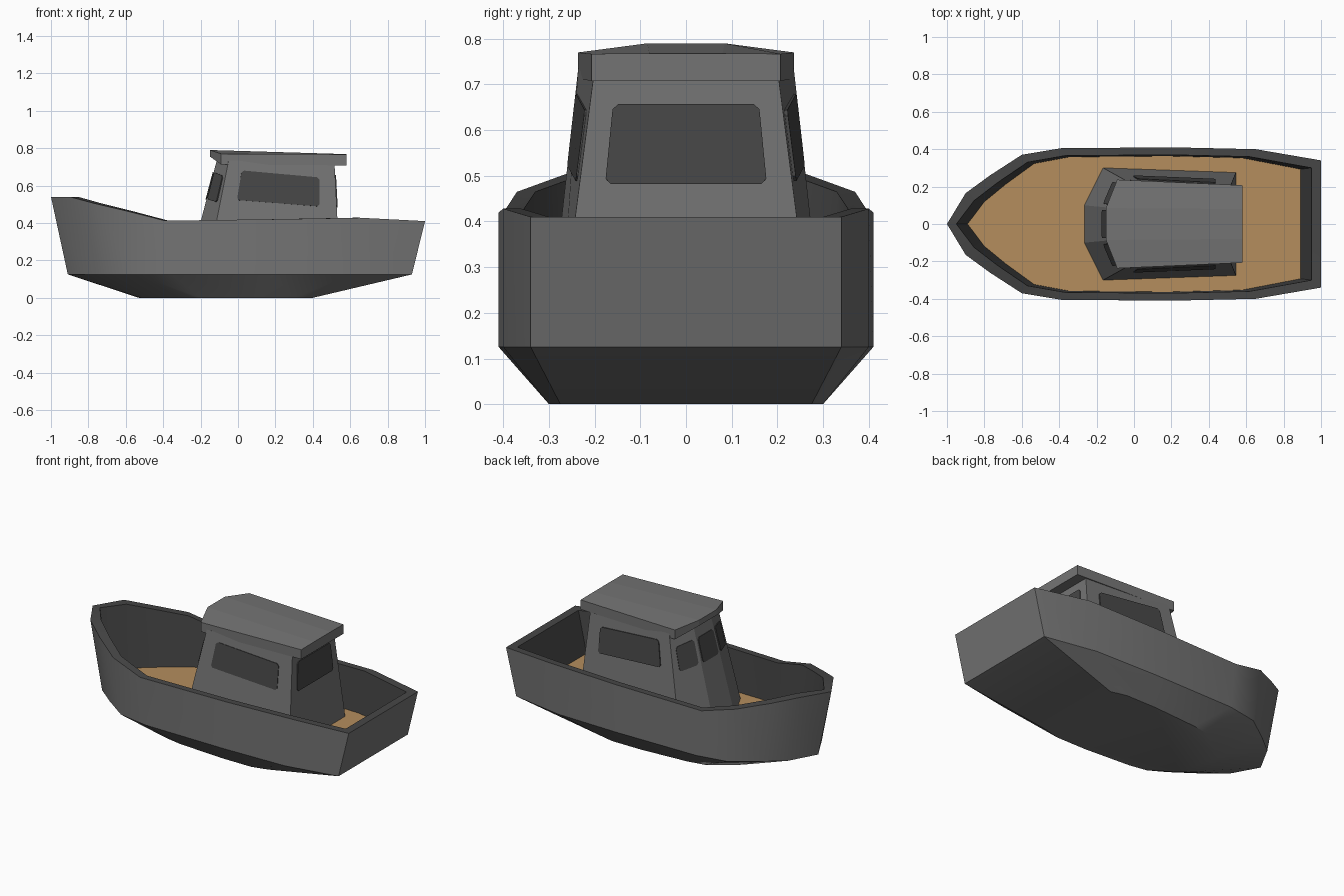
import bpy, bmesh, math
from mathutils import Vector

if "Cube" in bpy.data.objects:
    bpy.data.objects.remove(bpy.data.objects["Cube"])


def material(name, rgb):
    m = bpy.data.materials.new(name)
    m.diffuse_color = (*rgb, 1)
    m.use_nodes = True
    m.node_tree.nodes["Principled BSDF"].inputs["Base Color"].default_value = m.diffuse_color
    return m


GREY = material("grey_paint", (0.175, 0.175, 0.175))
DARK = material("dark_grey", (0.062, 0.062, 0.062))
WOOD = material("tan_deck", (0.46, 0.27, 0.11))


def mirrored(half):
    """Close a half outline (y >= 0) by mirroring it across y = 0."""
    return half + [(x, -y, z) for x, y, z in reversed(half) if y > 0.0001]


def finish(name, bm, mats, smooth=None):
    bmesh.ops.recalc_face_normals(bm, faces=bm.faces)
    me = bpy.data.meshes.new(name)
    bm.to_mesh(me)
    bm.free()
    for m in mats:
        me.materials.append(m)
    ob = bpy.data.objects.new(name, me)
    bpy.context.collection.objects.link(ob)
    if smooth:
        bpy.ops.object.select_all(action='DESELECT')
        ob.select_set(True)
        bpy.context.view_layer.objects.active = ob
        bpy.ops.object.shade_smooth_by_angle(angle=math.radians(smooth))
    return ob


def loft(halves, band_mats, cap_mats):
    """Skin mirrored rings; one material index per band and per end cap."""
    bm = bmesh.new()
    rings = [[bm.verts.new(p) for p in mirrored(h)] for h in halves]
    for a, b, mi in zip(rings, rings[1:], band_mats):
        n = len(a)
        for i in range(n):
            # the outline starts at the bow; a bow point on y=0 is shared
            j = (i + 1) % n
            bm.faces.new((a[i], a[j], b[j], b[i])).material_index = mi
    for ring, mi in zip((rings[0], rings[-1]), cap_mats):
        if mi is not None:
            bm.faces.new(ring).material_index = mi
    return bm, rings


# Hull: bottom, chine, gunwale, inner gunwale and deck outlines
DECK = 0.16
rim = [(-1, 0, .54), (-.9, .165, .54), (-.77, .26, .505), (-.6, .37, .465),
       (-.39, .405, .412), (.2, .41, .42), (.65, .40, .428), (1, .34, .41)]
bottom = [(-.53, 0, 0), (-.52, .1, 0), (-.46, .16, 0), (-.31, .26, 0),
          (-.2, .28, 0), (.1, .30, 0), (.3, .30, 0), (.4, .275, 0)]
chine = [(x * (.91 if x < 0 else .93), y, .125) for x, y, z in rim]
inner = [(x * .95, max(0, y - .04), z) for x, y, z in rim]
deck = [(x * .89, max(0, y - .047), DECK) for x, y, z in rim]
bm, _ = loft([bottom, chine, rim, inner, deck], [0, 0, 1, 1], [0, 2])
finish("hull", bm, [GREY, DARK, WOOD], smooth=35)

# Cabin walls
base = [(-.265, .10, DECK), (-.165, .30, DECK), (.545, .275, DECK)]
top = [(-.112, .085, .74), (-.05, .236, .735), (.515, .20, .735)]
bm, _ = loft([base, top], [0], [0, 0])
finish("cabin", bm, [GREY])

# Cabin roof with a raised crown at the front
under = [(-.15, .085, .755), (-.09, .237, .712), (.58, .207, .708), (.58, .08, .708)]
upper = [(-.15, .085, .79), (-.09, .237, .77), (.58, .207, .767), (.58, .08, .768)]
bm, (_, up) = loft([under, upper], [0], [0, None])
bm.faces.new((up[0], up[3], up[4], up[7]))
bm.faces.new(up[0:4])
bm.faces.new(up[4:8])
finish("roof", bm, [GREY])


# Windows: thin plates with clipped corners laid on a wall quad
def window(name, wall, uv):
    a, b, c, d = (Vector(p) for p in wall)
    pts = [a.lerp(b, u).lerp(d.lerp(c, u), v) for u, v in uv]
    nrm = (pts[2] - pts[0]).cross(pts[3] - pts[1]).normalized()
    mid = sum(pts, Vector()) / 4
    if nrm.dot(mid - Vector((.15, 0, mid.z))) < 0:
        nrm.negate()
    outline = []
    for i, p in enumerate(pts):
        for q in (pts[i - 1], pts[(i + 1) % 4]):
            outline.append(p + (q - p).normalized() * .012)
    bm = bmesh.new()
    back = [bm.verts.new(p - nrm * .003) for p in outline]
    front = [bm.verts.new(p + nrm * .005) for p in outline]
    bm.faces.new(back)
    bm.faces.new(front)
    for i in range(8):
        j = (i + 1) % 8
        bm.faces.new((back[i], back[j], front[j], front[i]))
    finish(name, bm, [DARK])


def flip(p):
    return (p[0], -p[1], p[2])


side_uv = [(.14, .63), (.855, .57), (.855, .84), (.14, .905)]
angled_uv = [(.1, .63), (.78, .61), (.82, .855), (.1, .88)]
front_uv = [(.08, .63), (.92, .63), (.92, .88), (.08, .88)]
rear_uv = [(.12, .56), (.88, .56), (.88, .865), (.12, .865)]
for label, f in (("left", lambda p: p), ("right", flip)):
    window(label + "_side_window", [f(p) for p in (base[1], base[2], top[2], top[1])], side_uv)
    window(label + "_angled_window", [f(p) for p in (base[0], base[1], top[1], top[0])], angled_uv)
window("front_window", (base[0], flip(base[0]), flip(top[0]), top[0]), front_uv)
window("rear_window", (base[2], flip(base[2]), flip(top[2]), top[2]), rear_uv)
